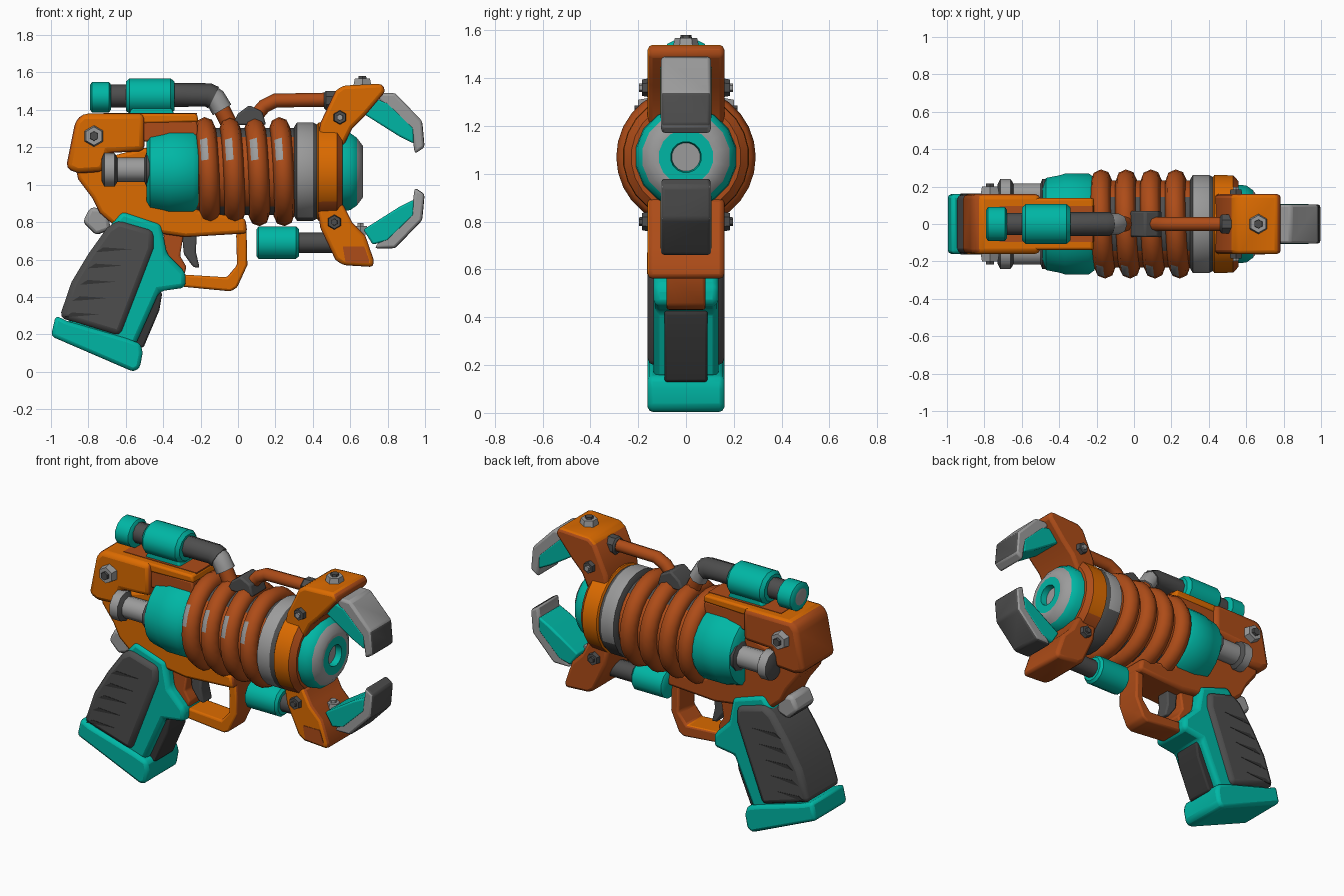
import bpy, bmesh, math
from mathutils import Vector

if "Cube" in bpy.data.objects:
    bpy.data.objects.remove(bpy.data.objects["Cube"])

AXIS_Z = 1.07  # height of the barrel axis


def material(name, r, g, b):
    m = bpy.data.materials.new(name)
    m.diffuse_color = (r, g, b, 1)
    m.use_nodes = True
    m.node_tree.nodes["Principled BSDF"].inputs["Base Color"].default_value = m.diffuse_color
    return m


ORANGE = material("orange", 0.71, 0.145, 0.0)
RUST = material("rust", 0.42, 0.072, 0.009)
TEAL = material("teal", 0.0, 0.47, 0.375)
SILVER = material("silver", 0.33, 0.33, 0.33)
DARK = material("dark grey", 0.075, 0.075, 0.075)
BLACK = material("near black", 0.035, 0.035, 0.035)


def finish(name, bm, mats, angle=40, bevel=0.0, rule=None):
    bmesh.ops.recalc_face_normals(bm, faces=bm.faces[:])
    if rule:
        for f in bm.faces:
            f.material_index = int(rule(f.normal))
    me = bpy.data.meshes.new(name)
    bm.to_mesh(me)
    bm.free()
    ob = bpy.data.objects.new(name, me)
    bpy.context.collection.objects.link(ob)
    for m in mats:
        me.materials.append(m)
    bpy.ops.object.select_all(action='DESELECT')
    ob.select_set(True)
    bpy.context.view_layer.objects.active = ob
    bpy.ops.object.shade_smooth_by_angle(angle=math.radians(angle))
    if bevel:
        mod = ob.modifiers.new("Bevel", 'BEVEL')
        mod.width, mod.segments, mod.limit_method = bevel, 2, 'ANGLE'


def prism(name, pts, half, mats, bevel=0.02, y=0.0, rule=None):
    """Side profile in x and z, extruded across y."""
    bm = bmesh.new()
    a, b = ([bm.verts.new((x, y + s * half, z)) for x, z in pts] for s in (-1, 1))
    bm.faces.new(a)
    bm.faces.new(b[::-1])
    for i in range(len(pts)):
        bm.faces.new((a[i - 1], b[i - 1], b[i], a[i]))
    finish(name, bm, mats, 40, bevel, rule)


def shell(name, pts, half, bevel=0.02):
    """Orange prism with rust on the far side, underside and ends."""
    prism(name, pts, half, [ORANGE, RUST], bevel,
          rule=lambda n: n.y > 0.5 or n.z < -0.5 or abs(n.x) > 0.6)


def lathe(name, profile, mats, y=0.0, z=AXIS_Z, sides=24, wide=1.0, bands=None, rule=None):
    """Profile of (x, radius) turned round the x axis; bands gives a material per step."""
    bm = bmesh.new()
    bands = bands or [0] * len(profile)
    turn = [2 * math.pi * (k + 0.5) / sides for k in range(sides)]
    rings = [[bm.verts.new((x, y + wide * r * math.cos(t), z + r * math.sin(t))) for t in turn]
             for x, r in profile]
    for s, (p, q) in enumerate(zip(rings, rings[1:])):
        for k in range(sides):
            bm.faces.new((p[k - 1], p[k], q[k], q[k - 1])).material_index = bands[s]
    bm.faces.new(rings[0][::-1]).material_index = bands[0]
    bm.faces.new(rings[-1]).material_index = bands[-1]
    finish(name, bm, mats, rule=rule)


def tube(name, pts, radius, mat):
    cu = bpy.data.curves.new(name, 'CURVE')
    cu.dimensions = '3D'
    cu.bevel_depth, cu.bevel_resolution, cu.use_fill_caps = radius, 2, True
    sp = cu.splines.new('POLY')
    sp.points.add(len(pts) - 1)
    for p, (x, z) in zip(sp.points, pts):
        p.co = (x, 0, z, 1)
    tmp = bpy.data.objects.new(name + "_path", cu)
    bpy.context.collection.objects.link(tmp)
    bpy.context.view_layer.update()
    bm = bmesh.new()
    bm.from_mesh(bpy.data.meshes.new_from_object(tmp))
    bpy.data.objects.remove(tmp)
    finish(name, bm, [mat], 50, rule=lambda n: 0)


def bolt(name, pos, direction, r, h, mat, centre):
    """Hexagonal head with a small raised centre."""
    bm = bmesh.new()
    for i, (rad, top) in enumerate(((r, h), (r * 0.5, h * 1.35))):
        v = bmesh.ops.create_cone(bm, cap_ends=True, segments=6, radius1=rad, radius2=rad * 0.85, depth=top)['verts']
        bmesh.ops.translate(bm, verts=v, vec=(0, 0, top / 2))
        for f in {f for w in v for f in w.link_faces}:
            f.material_index = i
    rot = Vector(direction).to_track_quat('Z', 'Y').to_matrix().to_4x4()
    bmesh.ops.transform(bm, matrix=rot, verts=bm.verts[:])
    bmesh.ops.translate(bm, verts=bm.verts[:], vec=pos)
    finish(name, bm, [mat, centre], 20)


# Receiver
shell("rear_body", [(-0.92, 1.09), (-0.87, 1.34), (-0.83, 1.38), (-0.5, 1.38), (-0.5, 1.18),
                    (-0.69, 1.17), (-0.72, 1.07), (-0.86, 1.06)], 0.16, 0.03)
prism("top_rail", [(-0.6, 1.38), (-0.22, 1.38), (-0.21, 1.335), (-0.6, 1.325)], 0.138, [ORANGE], 0.012)
prism("top_inlay", [(-0.72, 1.383), (-0.22, 1.383), (-0.22, 1.375), (-0.72, 1.375)], 0.095, [RUST], 0)
prism("rail_side", [(-0.6, 1.34), (-0.22, 1.34), (-0.21, 1.26), (-0.6, 1.22)], 0.135, [RUST], 0.01)
shell("lower_body", [(-0.87, 1.1), (-0.855, 1.03), (-0.78, 0.93), (-0.74, 0.85), (-0.66, 0.78), (-0.42, 0.74),
                     (-0.28, 0.72), (0.05, 0.74), (0.04, 0.82), (-0.21, 0.86), (-0.21, 1.1), (-0.5, 1.2)], 0.12)
prism("hammer", [(-0.83, 0.8), (-0.79, 0.88), (-0.7, 0.87), (-0.68, 0.76), (-0.76, 0.73)], 0.09,
      [SILVER, DARK], rule=lambda n: n.z < -0.3)
for s in (-1, 1):
    lathe("side_rod", [(-0.73, 0.06), (-0.715, 0.09), (-0.66, 0.09), (-0.645, 0.065), (-0.5, 0.065),
                       (-0.49, 0.09), (-0.45, 0.09)], [SILVER, DARK],
          y=0.155 * s, z=1.08, sides=10, bands=[1, 0, 1, 0, 1, 1])
    bolt("body_bolt", (-0.77, 0.155 * s, 1.26), (0, s, 0), 0.058, 0.045, SILVER, DARK)
    bolt("upper_arm_bolt", (0.545, 0.15 * s, 1.36), (0, s, 0), 0.04, 0.035, DARK, SILVER)
    bolt("lower_arm_bolt", (0.515, 0.15 * s, 0.80), (0, s, 0), 0.042, 0.035, DARK, DARK)
bolt("top_bolt", (0.665, 0, 1.53), (0, 0, 1), 0.055, 0.038, SILVER, DARK)

# Barrel
lathe("chamber", [(-0.49, 0.19), (-0.47, 0.22), (-0.4, 0.232), (-0.37, 0.24), (-0.24, 0.24), (-0.21, 0.22)],
      [TEAL], wide=1.13)
lathe("barrel_core", [(-0.25, 0.235), (0.33, 0.235)], [RUST, DARK], rule=lambda n: abs(n.z) > 0.8)
for i in range(4):
    bpy.ops.mesh.primitive_torus_add(major_radius=0.237, minor_radius=0.055, major_segments=28, minor_segments=8,
                                     location=(-0.165 + 0.133 * i, 0, AXIS_Z), rotation=(0, math.pi / 2 - 0.05, 0.04))
    coil = bpy.context.object
    coil.name = "coil"
    coil.data.materials.append(RUST)
    coil.data.materials.append(SILVER)
    bpy.context.view_layer.update()
    for f in coil.data.polygons:  # worn bare metal on the near upper side
        c = coil.matrix_world @ f.center - coil.location
        if c.y < 0 and math.hypot(c.y, c.z) > 0.265 and 0.08 < c.z < 0.16 and c.x < 0.01:
            f.material_index = 1
    bpy.ops.object.shade_smooth_by_angle(angle=math.radians(60))
lathe("collar", [(0.3, 0.24), (0.315, 0.265), (0.4, 0.265), (0.43, 0.25)], [SILVER, DARK],
      rule=lambda n: abs(n.x) > 0.4 or (n.z < -0.35 and n.y > -0.3))
lathe("front_ring", [(0.42, 0.25), (0.43, 0.265), (0.53, 0.262), (0.56, 0.23)], [ORANGE, RUST],
      rule=lambda n: n.x > 0.4 or n.z < -0.6)
lathe("nozzle", [(0.54, 0.215), (0.6, 0.21), (0.635, 0.185), (0.65, 0.165), (0.668, 0.14), (0.668, 0.115),
                 (0.668, 0.065), (0.63, 0.06)], [TEAL, SILVER], sides=16, bands=[0, 0, 1, 1, 1, 0, 0, 1])

# Front bracket arms and claws, upper and mirrored lower
arm = [(0.42, 1.2), (0.44, 1.33), (0.52, 1.5), (0.56, 1.53), (0.77, 1.54), (0.79, 1.5),
       (0.68, 1.37), (0.61, 1.3), (0.56, 1.2)]
claw = [(0.73, 1.49), (0.84, 1.49), (0.985, 1.34), (0.998, 1.2), (0.945, 1.165),
        (0.935, 1.24), (0.92, 1.29), (0.78, 1.42)]
lining = [(0.67, 1.38), (0.72, 1.46), (0.8, 1.44), (0.94, 1.305), (0.94, 1.22), (0.86, 1.26)]
shell("upper_arm", arm, 0.16)
shell("lower_arm", [(min(x, 0.725), 2.10 - z) for x, z in arm], 0.16)
prism("lower_arm_panel", [(0.56, 0.67), (0.675, 0.67), (0.7, 0.6), (0.7, 0.58), (0.575, 0.585)], 0.003, [RUST], 0, y=-0.16)
prism("upper_claw", claw, 0.105, [SILVER, DARK], 0.015, rule=lambda n: n.x > 0.95)
prism("upper_claw_lining", lining, 0.107, [TEAL], 0.01)
prism("lower_claw", [(x, 2.15 - z) for x, z in claw], 0.105, [SILVER, DARK], 0.015,
      rule=lambda n: n.x > 0.5 or n.z < -0.9)
prism("lower_claw_lining", [(x, 2.14 - z) for x, z in lining], 0.107, [TEAL], 0.01)
bolt("claw_pin", (0.655, 0, 0.735), (0, 0, 1), 0.045, 0.045, SILVER, SILVER)

# Top canister and pipes
lathe("canister_cap", [(-0.792, 0.045), (-0.79, 0.05), (-0.79, 0.07), (-0.78, 0.085), (-0.69, 0.085), (-0.68, 0.07)],
      [TEAL, SILVER], z=1.468, sides=12, wide=1.12, bands=[1, 0, 0, 0, 0, 0])
lathe("canister_neck", [(-0.7, 0.062), (-0.56, 0.062)], [DARK], z=1.475, sides=10)
lathe("canister", [(-0.6, 0.08), (-0.58, 0.098), (-0.36, 0.098), (-0.34, 0.08)], [TEAL], z=1.474, sides=12, wide=1.12)
prism("canister_mount", [(-0.56, 1.42), (-0.36, 1.42), (-0.33, 1.35), (-0.6, 1.35)], 0.08, [TEAL], 0.01)
tube("hose", [(-0.36, 1.48), (-0.16, 1.48), (-0.13, 1.465)], 0.064, DARK)
tube("hose_elbow", [(-0.16, 1.485), (-0.12, 1.46), (-0.085, 1.4)], 0.057, SILVER)
tube("rear_pipe", [(-0.1, 1.43), (-0.03, 1.29)], 0.045, RUST)
prism("pipe_clamp", [(-0.03, 1.32), (0.0, 1.38), (0.06, 1.425), (0.13, 1.39), (0.15, 1.32)], 0.07, [DARK], 0.01)
tube("front_pipe", [(0.08, 1.35), (0.14, 1.42), (0.2, 1.45), (0.52, 1.455)], 0.038, RUST)
lathe("pipe_socket", [(0.46, 0.045), (0.47, 0.055), (0.56, 0.055)], [DARK], z=1.45, sides=8)

# Under-barrel canister
lathe("lower_canister", [(0.1, 0.075), (0.11, 0.09), (0.31, 0.09), (0.325, 0.075)], [TEAL], z=0.69, sides=12)
lathe("lower_pipe", [(0.31, 0.055), (0.52, 0.055)], [DARK], z=0.69, sides=10)

# Trigger and guard
shell("trigger_guard", [(0.045, 0.78), (0.05, 0.57), (-0.005, 0.45), (-0.04, 0.43), (-0.3, 0.455), (-0.3, 0.52),
                        (-0.06, 0.505), (-0.005, 0.57), (-0.01, 0.74)], 0.082, 0.012)
prism("guard_rear", [(-0.4, 0.76), (-0.29, 0.74), (-0.31, 0.62), (-0.275, 0.56), (-0.29, 0.51), (-0.38, 0.56)],
      0.08, [RUST], 0.01)
prism("trigger", [(-0.3, 0.75), (-0.22, 0.75), (-0.225, 0.64), (-0.205, 0.555), (-0.24, 0.56), (-0.29, 0.63)],
      0.045, [DARK], 0.01)

# Grip
prism("grip_frame", [(-0.67, 0.8), (-0.62, 0.86), (-0.41, 0.79), (-0.38, 0.63), (-0.28, 0.53), (-0.28, 0.45),
                     (-0.42, 0.43), (-0.55, 0.14), (-0.92, 0.24)], 0.135, [TEAL], 0.025)
prism("grip_front_strip", [(-0.44, 0.45), (-0.405, 0.42), (-0.42, 0.33), (-0.505, 0.13), (-0.58, 0.13)],
      0.09, [BLACK], 0.01)
prism("grip_pad", [(-0.7, 0.77), (-0.64, 0.81), (-0.45, 0.755), (-0.45, 0.66), (-0.53, 0.45), (-0.63, 0.19),
                   (-0.955, 0.29), (-0.89, 0.48), (-0.8, 0.63)], 0.16, [DARK], 0.03)
for i in range(5):
    x, z = -0.72 - 0.042 * i, 0.66 - 0.087 * i
    for s in (-1, 1):
        prism("grip_groove", [(x - 0.04, z - 0.02), (x, z + 0.005), (x + 0.15, z - 0.005), (x, z - 0.018)],
              0.003, [BLACK], 0, y=0.159 * s)
prism("grip_base", [(-1.0, 0.19), (-0.975, 0.3), (-0.91, 0.27), (-0.6, 0.18), (-0.52, 0.15), (-0.51, 0.1),
                    (-0.525, 0.02), (-0.56, 0.0)], 0.16, [TEAL], 0.025)
